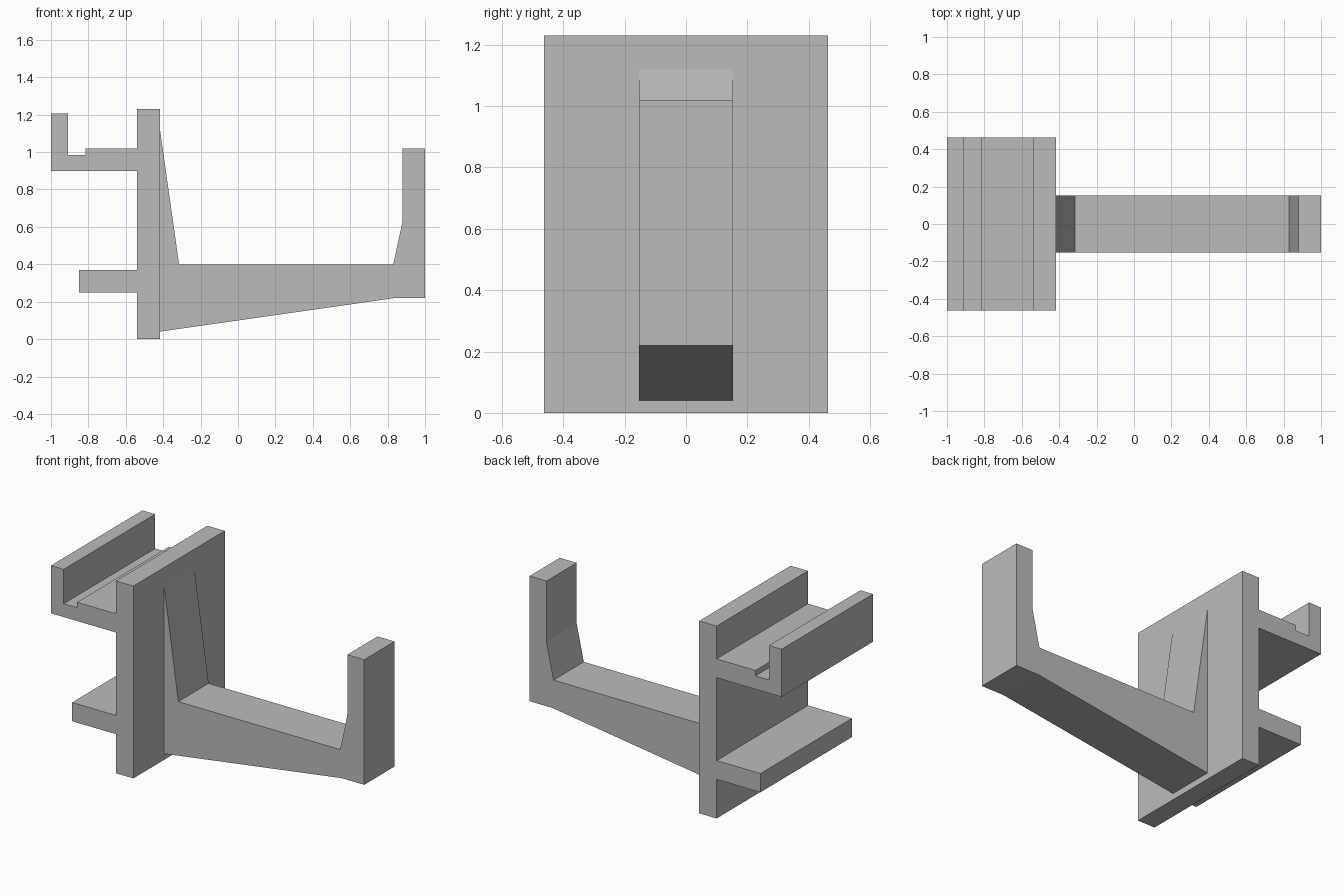
import bpy
import bmesh

cube = bpy.data.objects.get("Cube")
if cube:
    bpy.data.objects.remove(cube, do_unlink=True)

# Single plain grey material
GREY = (0.5, 0.5, 0.5, 1.0)
grey = bpy.data.materials.new("plain_grey")
grey.use_nodes = True
grey.diffuse_color = GREY
for node in grey.node_tree.nodes:
    if node.type == 'BSDF_PRINCIPLED':
        node.inputs["Base Color"].default_value = GREY


def extrude_profile(name, profile, half_width):
    """Extrude an x/z outline along y, centred on y = 0."""
    bm = bmesh.new()
    face = bm.faces.new([bm.verts.new((x, -half_width, z)) for x, z in profile])
    result = bmesh.ops.extrude_face_region(bm, geom=[face], use_keep_orig=True)
    moved = [g for g in result["geom"] if isinstance(g, bmesh.types.BMVert)]
    bmesh.ops.translate(bm, verts=moved, vec=(0, 2 * half_width, 0))
    bmesh.ops.recalc_face_normals(bm, faces=bm.faces[:])
    mesh = bpy.data.meshes.new(name)
    bm.to_mesh(mesh)
    bm.free()
    mesh.materials.append(grey)
    obj = bpy.data.objects.new(name, mesh)
    bpy.context.collection.objects.link(obj)
    return obj


def rectangle(x0, x1, z0, z1):
    return [(x0, z0), (x1, z0), (x1, z1), (x0, z1)]


PLATE_BACK, PLATE_FACE = -0.54, -0.417
WIDE, NARROW = 0.462, 0.153

# Upright plate and lower shelf
extrude_profile("back_plate", rectangle(PLATE_BACK, PLATE_FACE, 0, 1.23), WIDE)
extrude_profile("lower_shelf", rectangle(-0.85, PLATE_BACK, 0.25, 0.37), WIDE)

# Upper ledge with a shallow groove and a raised lip
extrude_profile("upper_hook", [
    (PLATE_BACK, 0.9), (-1, 0.9), (-1, 1.205), (-0.91, 1.205),
    (-0.91, 0.985), (-0.815, 0.985), (-0.815, 1.02), (PLATE_BACK, 1.02),
], WIDE)

# Tapered arm with a brace at the plate and an upturned end
extrude_profile("support_arm", [
    (PLATE_FACE, 0.04), (0.84, 0.22), (1, 0.22), (1, 1.02), (0.88, 1.02),
    (0.88, 0.63), (0.83, 0.4), (-0.315, 0.4), (PLATE_FACE, 1.12),
], NARROW)
